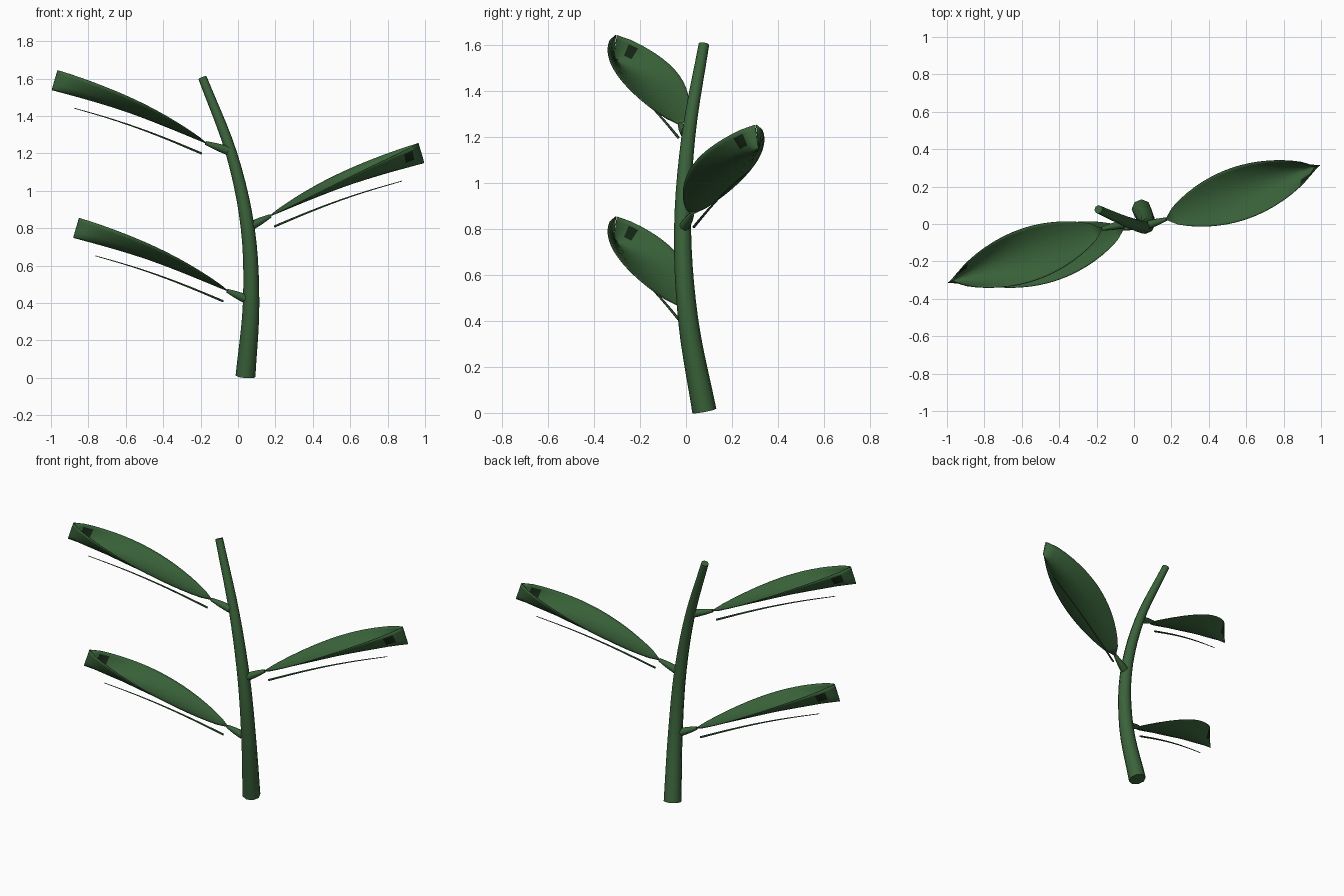
import bpy, bmesh, math
from mathutils import Vector, Matrix

cube = bpy.data.objects.get("Cube")
if cube:
    bpy.data.objects.remove(cube, do_unlink=True)


def material(name, rgb):
    m = bpy.data.materials.new(name)
    m.use_nodes = True
    m.diffuse_color = (*rgb, 1)
    bsdf = m.node_tree.nodes["Principled BSDF"]
    bsdf.inputs["Base Color"].default_value = (*rgb, 1)
    bsdf.inputs["Roughness"].default_value = 0.8
    return m


green = material("leaf_green", (0.042, 0.125, 0.042))
dark = material("dark_green", (0.008, 0.02, 0.008))


def finish(name, bm, mats, thickness=0):
    bmesh.ops.recalc_face_normals(bm, faces=bm.faces)
    mesh = bpy.data.meshes.new(name)
    bm.to_mesh(mesh)
    bm.free()
    for m in mats:
        mesh.materials.append(m)
    ob = bpy.data.objects.new(name, mesh)
    bpy.context.collection.objects.link(ob)
    bpy.ops.object.select_all(action='DESELECT')
    ob.select_set(True)
    bpy.context.view_layer.objects.active = ob
    bpy.ops.object.shade_smooth_by_angle(angle=math.radians(50))
    if thickness:
        mod = ob.modifiers.new("thickness", 'SOLIDIFY')
        mod.thickness = thickness
        mod.offset = 0
    return ob


def spline(points, steps):
    """Smooth curve through (x, y, z, radius) points."""
    pts = [Vector(p) for p in points]
    pts = [2 * pts[0] - pts[1]] + pts + [2 * pts[-1] - pts[-2]]
    out = []
    for a, b, c, d in zip(pts, pts[1:], pts[2:], pts[3:]):
        for i in range(steps):
            t = i / steps
            out.append(b + (c - a) * (t / 2) + (2 * a - 5 * b + 4 * c - d) * (t * t / 2)
                       + (3 * b - a - 3 * c + d) * (t ** 3 / 2))
    return out + [pts[-2]]


def tube(name, points, sides, steps=1):
    """Tapered capped tube along a path."""
    path = spline(points, steps)
    bm = bmesh.new()
    rings = []
    for i, p in enumerate(path):
        along = (path[min(i + 1, len(path) - 1)] - path[max(i - 1, 0)]).to_3d()
        rot = Vector((0, 0, 1)).rotation_difference(along).to_matrix()
        ring = []
        for k in range(sides):
            a = math.tau * k / sides
            ring.append(bm.verts.new(p.to_3d() + rot @ Vector((math.cos(a), math.sin(a), 0)) * p.w))
        rings.append(ring)
    for r, q in zip(rings, rings[1:]):
        for k in range(sides):
            n = (k + 1) % sides
            bm.faces.new((r[k], r[n], q[n], q[k]))
    bm.faces.new(rings[0][::-1])
    bm.faces.new(rings[-1])
    return finish(name, bm, [green])


# Leaf frame: centre line, sideways direction and fold direction
BASE, TIP = Vector((0.17, 0.025, 0)), Vector((0.995, 0.315, 0.285))
AXIS = (TIP - BASE).normalized()
SIDE = Vector((-AXIS.y, AXIS.x, 0)).normalized()
UP = AXIS.cross(SIDE)
ROWS = 16
COLUMNS = [-1, -0.9, -0.55, -0.28, 0, 0.28, 0.55, 0.9, 1]


def centre(u):
    return BASE.lerp(TIP, u) + UP * 0.02 * math.sin(math.pi * u)


def place(origin, turn):
    return Matrix.Translation(origin) @ Matrix.Rotation(math.pi if turn else 0, 4, 'Z')


def leaf_blade(name, origin, turn):
    """Blade whose margins fold upward more and more toward the tip."""
    bm = bmesh.new()
    grid = []
    for i in range(ROWS + 1):
        u = i / ROWS
        width = 0.003 + 0.139 * max(math.sin(math.pi * u), 0) ** 0.7
        grid.append([bm.verts.new(centre(u) + SIDE * width * v + UP * 0.11 * u * v * v)
                     for v in COLUMNS])
    for i in range(ROWS):
        for j in range(len(COLUMNS) - 1):
            f = bm.faces.new((grid[i][j], grid[i + 1][j], grid[i + 1][j + 1], grid[i][j + 1]))
            # Dark patch on one margin near the tip
            f.material_index = int(i == ROWS - 2 and j == 1)
    bm.transform(place(origin, turn))
    return finish(name, bm, [green, dark], 0.004)


def leaf(label, origin, turn, stem_point):
    m = place(origin, turn)
    leaf_blade(label + "_leaf_blade", origin, turn)
    # Thin rib hanging below the blade
    rib = [m @ (centre(u) - Vector((0, 0, 0.066))) for u in (0.03, 0.25, 0.45, 0.65, 0.86)]
    tube(label + "_leaf_rib", [(*p, 0.006 - 0.001 * i) for i, p in enumerate(rib)], 6, 3)
    # Leaf stalk
    end = m @ (BASE + AXIS * 0.004)
    start = Vector(stem_point)
    mid = start.lerp(end, 0.5)
    tube(label + "_leaf_stalk", [(*start, 0.024), (*mid, 0.019), (*end, 0.01)], 8, 2)


# Curved tapering stem
tube("stem", [(0.04, 0.08, 0.008, 0.053), (0.07, 0.01, 0.4, 0.044), (0.052, -0.015, 0.8, 0.037),
              (-0.035, 0.01, 1.2, 0.03), (-0.19, 0.078, 1.605, 0.023)], 8, 5)

leaf("lower_right", (0.115, 0, 0.465), True, (0.035, -0.002, 0.425))
leaf("middle_left", (0, 0, 0.865), False, (0.075, -0.005, 0.815))
leaf("upper_right", (0, 0, 1.255), True, (-0.055, 0.0, 1.215))
